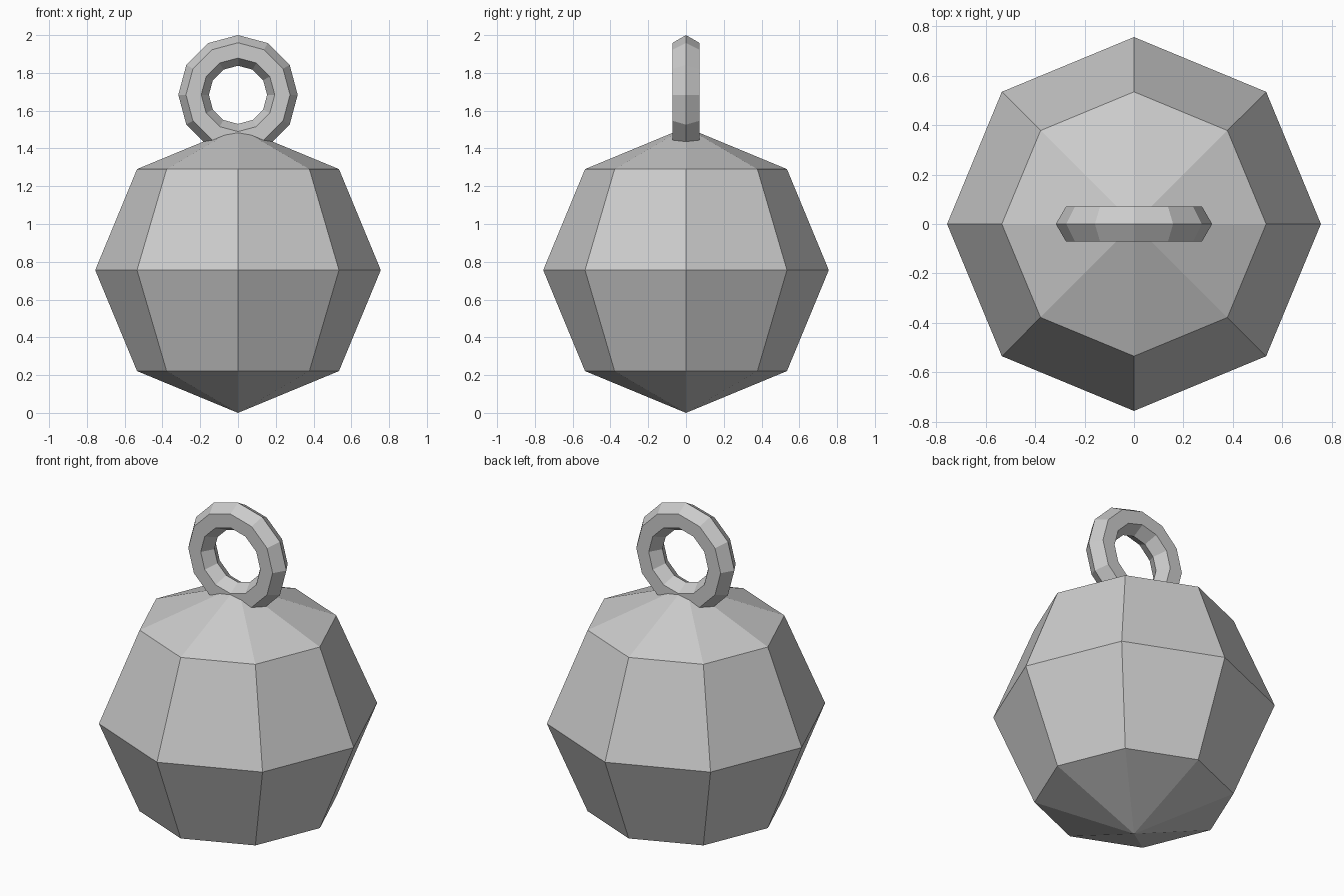
import bpy
import math

if "Cube" in bpy.data.objects:
    bpy.data.objects.remove(bpy.data.objects["Cube"])

grey = bpy.data.materials.new("plain grey")
grey.diffuse_color = (0.6, 0.6, 0.6, 1)
grey.use_nodes = True
grey.node_tree.nodes["Principled BSDF"].inputs["Base Color"].default_value = grey.diffuse_color


def finish(name):
    obj = bpy.context.object
    obj.name = name
    obj.data.materials.append(grey)
    bpy.ops.object.shade_flat()


# Faceted round body standing on its lower point
R = 0.756
bpy.ops.mesh.primitive_uv_sphere_add(segments=8, ring_count=4, radius=R,
                                     location=(0, 0, R))
finish("body")

# Upright hanging ring, sunk slightly into the top of the body
bpy.ops.mesh.primitive_torus_add(major_segments=12, minor_segments=6,
                                 major_radius=0.235, minor_radius=0.081,
                                 location=(0, 0, 1.684),
                                 rotation=(math.pi / 2, 0, 0))
finish("hanging_ring")
